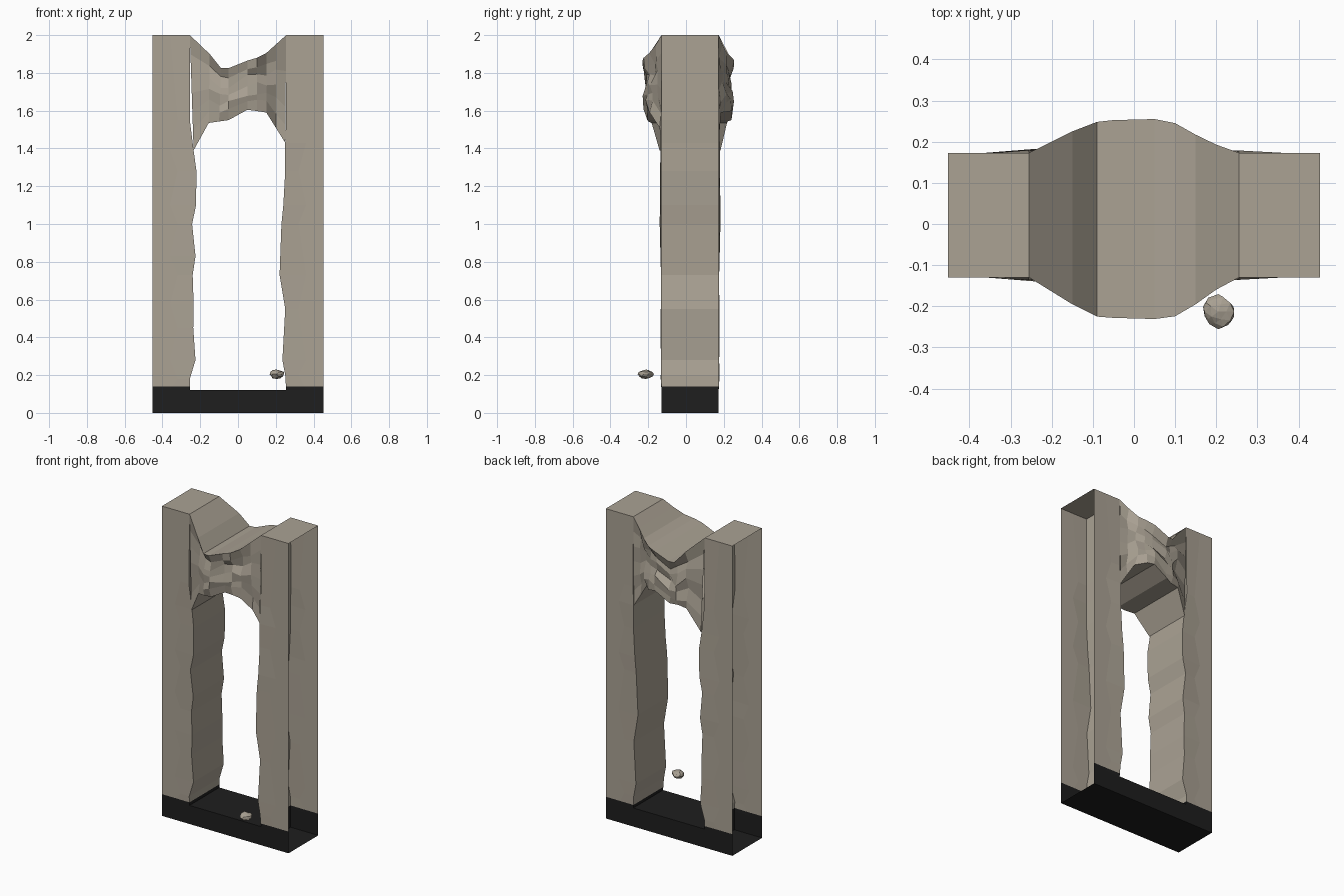
import bpy, bmesh, random
from mathutils import Vector

if "Cube" in bpy.data.objects:
    bpy.data.objects.remove(bpy.data.objects["Cube"])

random.seed(4)
YF, YB = -0.13, 0.173        # front and back planes
SOOT = 0.14                  # height of the black band


def material(name, rgb):
    m = bpy.data.materials.new(name)
    m.diffuse_color = (*rgb, 1)
    m.use_nodes = True
    m.node_tree.nodes["Principled BSDF"].inputs["Base Color"].default_value = m.diffuse_color
    return m


STONE = material("warm grey stone", (0.405, 0.362, 0.296))
BLACK = material("black base", (0.013, 0.013, 0.013))


def sheet(bm, rows):
    """Skin a grid of points with quads."""
    grid = [[bm.verts.new(p) for p in row] for row in rows]
    for a, b in zip(grid, grid[1:]):
        for i in range(len(a) - 1):
            bm.faces.new((a[i], a[i + 1], b[i + 1], b[i]))


def finish(bm, name):
    """Weld, cut at the black band, colour by height and link."""
    bmesh.ops.remove_doubles(bm, verts=bm.verts, dist=0.0005)
    bmesh.ops.bisect_plane(bm, geom=bm.verts[:] + bm.edges[:] + bm.faces[:],
                           plane_co=(0, 0, SOOT), plane_no=(0, 0, 1))
    bmesh.ops.recalc_face_normals(bm, faces=bm.faces)
    for f in bm.faces:
        f.material_index = int(f.calc_center_median().z < SOOT)
    me = bpy.data.meshes.new(name)
    bm.to_mesh(me)
    bm.free()
    me.materials.append(STONE)
    me.materials.append(BLACK)
    ob = bpy.data.objects.new(name, me)
    bpy.context.collection.objects.link(ob)
    return ob


def lookup(table, x):
    """Linear interpolation in a list of (x, value) pairs."""
    for (x0, v0), (x1, v1) in zip(table, table[1:]):
        if x <= x1:
            return v0 + (v1 - v0) * max(0, (x - x0) / (x1 - x0))
    return table[-1][1]


# Pillars: hollow shells, open on the outer side, with a worn inner edge (z, x)
LEFT = [(0, .255), (.12, .255), (.18, .255), (.28, .225), (.45, .237), (.58, .235),
        (.73, .24), (.83, .225), (1, .243), (1.1, .222), (1.28, .22), (1.39, .235),
        (1.55, .255), (2, .255)]
RIGHT = [(0, .255), (.12, .255), (.2, .25), (.28, .235), (.55, .25), (.73, .22),
         (1, .23), (1.1, .24), (1.28, .25), (1.43, .25), (1.55, .255), (2, .255)]


def pillar(name, side, edge, wear):
    bm = bmesh.new()
    front, back, inner = [], [], []
    for i, (z, x) in enumerate(edge):
        bump = 0 if z < .15 or z > 1.9 else random.uniform(.2, 1) * wear
        mid = .36 if i % 2 else .32
        f, b = (side * x, YF - bump, z), (side * x, YB + bump, z)
        front.append([(side * .452, YF, z), (side * mid, YF, z), f])
        back.append([(side * .452, YB, z), (side * mid, YB, z), b])
        inner.append([f, b])
    sheet(bm, front)
    sheet(bm, back)
    sheet(bm, inner)
    sheet(bm, [front[-1], back[-1]])
    return finish(bm, name)


pillar("left_pillar", -1, LEFT, .01)
pillar("right_pillar", 1, RIGHT, .007)

# Arch: bulging rock between the pillars, top and soffit outlines (x, z)
TOP = [(-.255, 2), (-.15, 1.9), (-.09, 1.825), (-.05, 1.825), (.05, 1.865),
       (.1, 1.88), (.15, 1.905), (.2, 1.95), (.255, 2)]
SOFFIT = [(-.235, 1.39), (-.155, 1.535), (-.1, 1.543), (-.05, 1.55), (.05, 1.605),
          (.1, 1.598), (.15, 1.59), (.2, 1.51), (.25, 1.43)]
BULGE_F = [(-.255, -.13), (-.235, -.14), (-.15, -.195), (-.09, -.225), (0, -.232),
           (.09, -.23), (.15, -.195), (.18, -.17), (.255, -.13)]
BULGE_B = [(-.255, .173), (-.22, .19), (-.15, .225), (-.09, .248), (0, .258),
           (.05, .255), (.1, .245), (.18, .2), (.255, .173)]


def arch_side(bulge, sign):
    rows, n = [], 6
    for k in range(n + 1):
        t, row = k / n, []
        for i, (a, b) in enumerate(zip(SOFFIT, TOP)):
            x, z = (a[j] + (b[j] - a[j]) * t for j in (0, 1))
            y = lookup(bulge, x)
            if 0 < i < len(TOP) - 1 and k < n:
                y -= sign * random.uniform(.0, .032)
                if k:
                    z += random.uniform(-.015, .015)
            row.append((x, y, z))
        rows.append(row)
    return rows


bm = bmesh.new()
front, back = arch_side(BULGE_F, -1), arch_side(BULGE_B, 1)
sheet(bm, front)
sheet(bm, back)
sheet(bm, [front[0], back[0]])
sheet(bm, [front[-1], back[-1]])
finish(bm, "arch")

# Base: black threshold between the pillars and a full-width underside
bm = bmesh.new()
sheet(bm, [[(x, y, z) for x in (-.255, .255)]
           for y, z in ((YF, 0), (YF, .12), (YB, .12), (YB, 0))])
sheet(bm, [[(x, y, 0) for x in (-.452, -.255, .255, .452)] for y in (YF, YB)])
finish(bm, "base")

# Small loose rock floating by the doorway
bm = bmesh.new()
bmesh.ops.create_icosphere(bm, subdivisions=2, radius=1)
for v in bm.verts:
    s = random.uniform(.82, 1.08)
    v.co = Vector((.205 + v.co.x * .041 * s, -.213 + v.co.y * .041 * s,
                   .205 + v.co.z * .025 * s))
finish(bm, "loose_rock")
